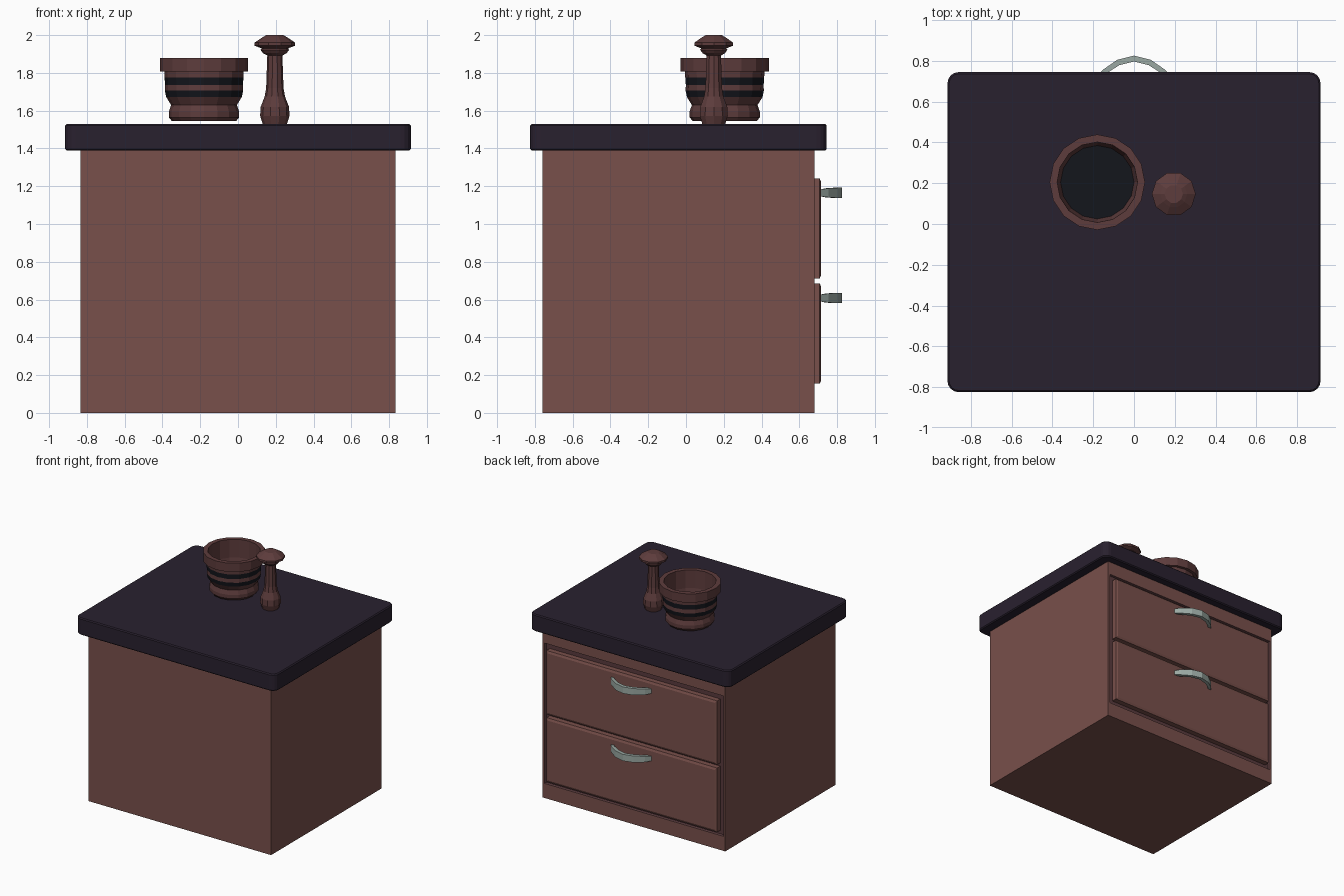
import bpy, bmesh, math
from mathutils import Vector

if "Cube" in bpy.data.objects:
    bpy.data.objects.remove(bpy.data.objects["Cube"])


def material(name, rgb):
    m = bpy.data.materials.new(name)
    m.diffuse_color = (*rgb, 1)
    m.use_nodes = True
    m.node_tree.nodes["Principled BSDF"].inputs["Base Color"].default_value = m.diffuse_color
    return m


WOOD = material("wood", (0.19, 0.08, 0.07))
RECESS = material("recess_wood", (0.10, 0.043, 0.047))
TOP = material("dark_top", (0.022, 0.015, 0.028))
BOWL = material("turned_wood", (0.11, 0.045, 0.045))
BAND = material("black_band", (0.007, 0.008, 0.012))
METAL = material("metal", (0.33, 0.40, 0.37))


def finish(bm, name, mats):
    bmesh.ops.recalc_face_normals(bm, faces=bm.faces)
    me = bpy.data.meshes.new(name)
    bm.to_mesh(me)
    bm.free()
    for m in mats:
        me.materials.append(m)
    ob = bpy.data.objects.new(name, me)
    bpy.context.collection.objects.link(ob)
    return ob


def box(x, y, z):
    """Box bmesh from (min, max) pairs."""
    bm = bmesh.new()
    bmesh.ops.create_cube(bm, size=1)
    for v in bm.verts:
        v.co = [r[0] + (c + 0.5) * (r[1] - r[0]) for c, r in zip(v.co, (x, y, z))]
    return bm


def lathe(name, profile, sides, centre, mats, dark=()):
    """Revolve (radius, z) points; segments listed in dark use material 1."""
    bm = bmesh.new()
    rings = []
    for r, z in profile:
        rings.append([bm.verts.new((centre[0] + r * math.cos(a), centre[1] + r * math.sin(a), z))
                      for a in (2 * math.pi * i / sides for i in range(sides))])
    for k in range(len(rings) - 1):
        a, b = rings[k], rings[k + 1]
        for i in range(sides):
            j = (i + 1) % sides
            f = bm.faces.new((a[i], a[j], b[j], b[i]))
            f.material_index = int(k in dark)
    bm.faces.new(rings[0])
    end = bm.faces.new(rings[-1])
    end.material_index = int("end" in dark)
    return finish(bm, name, mats)


# Cabinet body with a shallow dark recess around the drawers
bm = box((-0.835, 0.835), (-0.76, 0.68), (0, 1.39))
bm.normal_update()
back = max(bm.faces, key=lambda f: f.normal.y)
bmesh.ops.inset_individual(bm, faces=[back], thickness=0.025)
for v in back.verts:
    v.co.z = 0.12 if v.co.z < 0.7 else 1.28
bm.normal_update()
inner = bmesh.ops.inset_individual(bm, faces=[back], thickness=0.008, depth=-0.015)
for f in inner["faces"] + [back]:
    f.material_index = 1
finish(bm, "cabinet_body", [WOOD, RECESS])

# Countertop with rounded corners and softened rims
bm = box((-0.915, 0.915), (-0.825, 0.745), (1.39, 1.53))
upright = [e for e in bm.edges if abs(e.verts[0].co.z - e.verts[1].co.z) > 0.1]
bmesh.ops.bevel(bm, geom=upright, offset=0.055, segments=4, profile=0.5, affect='EDGES')
rims = [e for e in bm.edges if abs(e.verts[0].co.z - e.verts[1].co.z) < 0.01]
bmesh.ops.bevel(bm, geom=rims, offset=0.008, segments=1, profile=0.5, affect='EDGES')
finish(bm, "countertop", [TOP])


def drawer(label, z0, z1, handle_z):
    # Drawer front with a chamfered face
    bm = box((-0.78, 0.78), (0.655, 0.716), (z0, z1))
    edges = [e for e in bm.edges if all(v.co.y > 0.7 for v in e.verts)]
    bmesh.ops.bevel(bm, geom=edges, offset=0.018, segments=1, profile=0.5, affect='EDGES')
    for v in bm.verts:
        if 0.69 < v.co.y < 0.71:
            v.co.y = 0.708
    finish(bm, label + "_drawer_front", [WOOD])

    # Bowed handle: outer and inner arc points, half height
    half = [((0.19, 0.712), (0.155, 0.712), 0.018),
            ((0.155, 0.755), (0.135, 0.738), 0.024),
            ((0.083, 0.805), (0.073, 0.779), 0.027),
            ((0.0, 0.826), (0.0, 0.797), 0.027)]
    path = half + [((-o[0], o[1]), (-i[0], i[1]), h) for o, i, h in reversed(half[:-1])]
    bm = bmesh.new()
    rings = [[bm.verts.new(Vector((p[0], p[1], handle_z + s * h)))
              for p, s in ((o, -1), (o, 1), (i, 1), (i, -1))] for o, i, h in path]
    for a, b in zip(rings, rings[1:]):
        for k in range(4):
            n = (k + 1) % 4
            bm.faces.new((a[k], a[n], b[n], b[k]))
    bm.faces.new(rings[0])
    bm.faces.new(rings[-1])
    finish(bm, label + "_handle", [METAL])


drawer("lower", 0.155, 0.685, 0.608)
drawer("upper", 0.712, 1.24, 1.165)

# Mortar: outside from foot to rim, then down the inside to a dark floor
lathe("mortar", [(0.170, 1.545), (0.186, 1.565), (0.186, 1.595), (0.174, 1.63),
                 (0.200, 1.672), (0.207, 1.706), (0.206, 1.736), (0.209, 1.775),
                 (0.210, 1.808), (0.234, 1.808), (0.234, 1.88), (0.197, 1.88),
                 (0.195, 1.73), (0.180, 1.66)],
      16, (-0.18, 0.205), [BOWL, BAND], dark=(4, 6, "end"))

# Pestle standing on its broad end
lathe("pestle", [(0.064, 1.53), (0.078, 1.573), (0.075, 1.62), (0.054, 1.674),
                 (0.046, 1.72), (0.040, 1.892), (0.062, 1.904), (0.076, 1.922),
                 (0.070, 1.930), (0.108, 1.944), (0.108, 1.960), (0.066, 1.988), (0.045, 2.0)],
      10, (0.195, 0.147), [BOWL])
